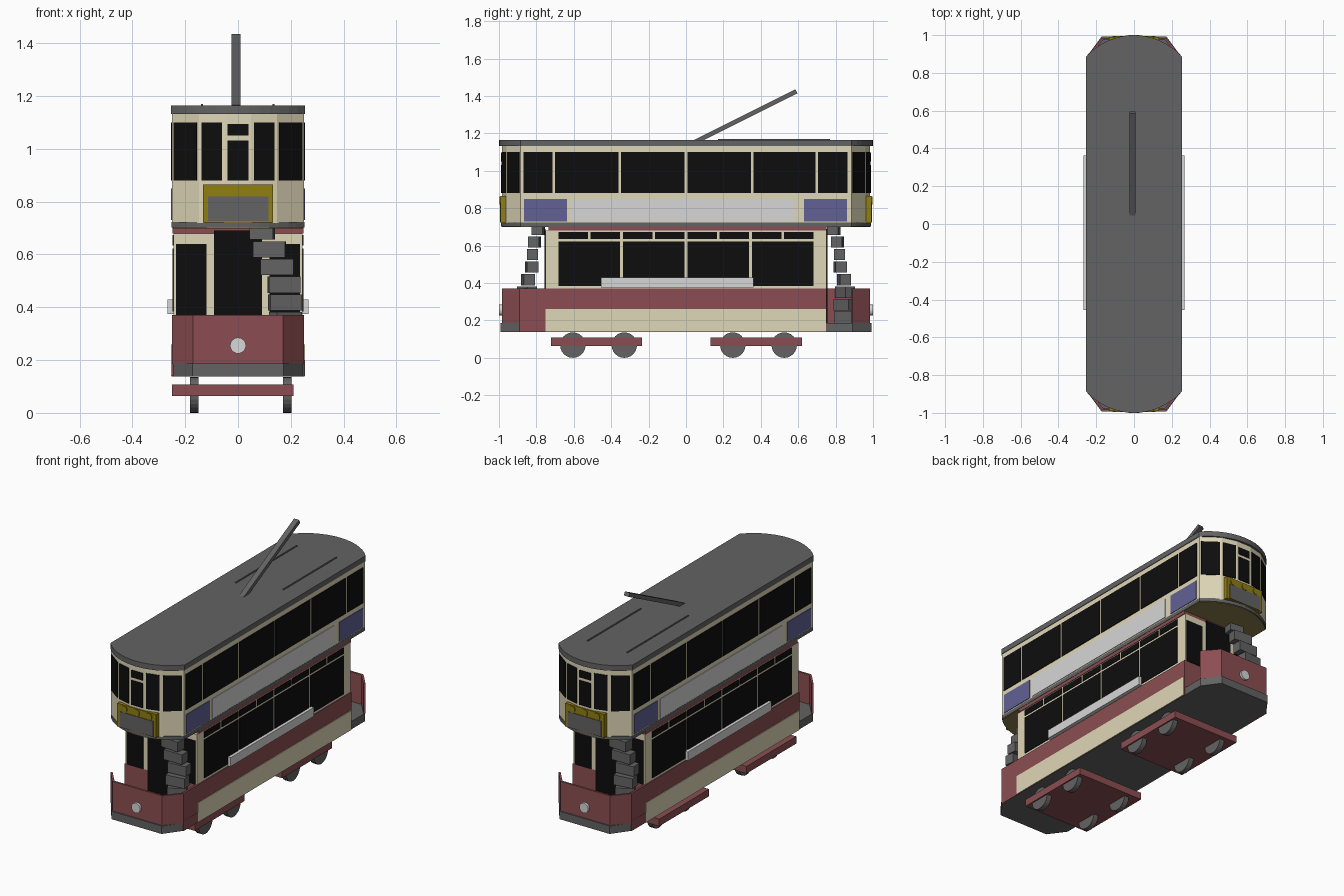
import bpy, bmesh, math
from mathutils import Matrix, Vector

cube = bpy.data.objects.get("Cube")
if cube:
    bpy.data.objects.remove(cube, do_unlink=True)


def material(name, r, g, b):
    m = bpy.data.materials.new(name)
    m.use_nodes = True
    m.diffuse_color = (r, g, b, 1)
    bsdf = next(n for n in m.node_tree.nodes if n.type == 'BSDF_PRINCIPLED')
    bsdf.inputs["Base Color"].default_value = (r, g, b, 1)
    bsdf.inputs["Roughness"].default_value = 0.8
    return m


RED = material("maroon red", .26, .076, .084)
CREAM = material("cream", .74, .68, .48)
GREY = material("dark grey", .125, .125, .125)
BLACK = material("window black", .004, .004, .004)
WHITE = material("pale grey", .68, .68, .68)
BLUE = material("board blue", .12, .12, .3)
YELLOW = material("mustard yellow", .28, .21, .006)
OLIVE = material("olive ceiling", .26, .2, .07)


def finish(name, bm, mat):
    bmesh.ops.recalc_face_normals(bm, faces=bm.faces)
    mesh = bpy.data.meshes.new(name)
    bm.to_mesh(mesh)
    bm.free()
    mesh.materials.append(mat)
    ob = bpy.data.objects.new(name, mesh)
    bpy.context.collection.objects.link(ob)
    return ob


def prisms(name, mat, items):
    """Upright prisms, each given as (plan points, bottom, top)."""
    bm = bmesh.new()
    for pts, z0, z1 in items:
        low = [bm.verts.new((x, y, z0)) for x, y in pts]
        high = [bm.verts.new((x, y, z1)) for x, y in pts]
        bm.faces.new(low[::-1])
        bm.faces.new(high)
        for i in range(len(pts)):
            j = (i + 1) % len(pts)
            bm.faces.new((low[i], low[j], high[j], high[i]))
    return finish(name, bm, mat)


def rect(x0, x1, y0, y1):
    return [(x0, y0), (x1, y0), (x1, y1), (x0, y1)]


def turn(pts, s):
    return [(x * s, y * s) for x, y in pts]


def panel(p, q, out=.004, back=.002, trim=0):
    """Plan of a thin plate on the outer side of the line p to q."""
    p, q = Vector(p), Vector(q)
    d = (q - p).normalized()
    n = Vector((d.y, -d.x))
    p, q = p + d * trim, q - d * trim
    return [tuple(v) for v in (p + n * out, q + n * out, q - n * back, p - n * back)]


def cylinders(name, mat, items, axis):
    """Discs given as (centre, radius, depth)."""
    bm = bmesh.new()
    rot = Matrix.Rotation(math.pi / 2, 4, axis)
    for c, r, depth in items:
        bmesh.ops.create_cone(bm, cap_ends=True, segments=24, radius1=r, radius2=r,
                              depth=depth, matrix=Matrix.Translation(c) @ rot)
    return finish(name, bm, mat)


def arc_plan(half, shoulder, tip, n=14):
    """Long plan with a shallow arc at each end."""
    sag = tip - shoulder
    r = (half * half + sag * sag) / (2 * sag)
    a = math.asin(half / r)
    end = [(r * math.sin(t), -tip + r - r * math.cos(t))
           for t in (a * (2 * i / n - 1) for i in range(n + 1))]
    return end + turn(end, -1)


ENDS = (1, -1)

# Underframe, lower side panels and saloon
platform = [(-.247, -.89), (-.172, -.992), (.172, -.992), (.247, -.89)]
prisms("platform_and_bumpers", GREY, [(platform + turn(platform, -1), .138, .187)])
prisms("lower_body", RED, [(rect(-.25, .25, -.752, .752), .14, .37)])
prisms("rocker_panels", CREAM,
       [(turn(panel((.25, -.752), (.25, .748)), s), .14, .26) for s in ENDS])
prisms("saloon", CREAM, [(rect(-.245, .245, -.752, .752), .37, .68)])
prisms("saloon_cornice", RED, [(rect(-.249, .249, -.735, .75), .68, .702)])

# Curved dashes, open on the entrance side of each end
dash_line = [(-.25, -.89), (-.17, -.985), (.17, -.985), (.25, -.89), (.25, -.75)]
dash = []
for s in ENDS:
    for p, q in zip(dash_line, dash_line[1:]):
        dash.append((turn(panel(p, q, 0, .012), s), .185, .37))
    dash.append((turn(panel(*dash_line[-2:], .001, .01), s), .138, .2))
prisms("dashes", RED, dash)
cylinders("headlamps", WHITE, [((0, -.99 * s, .255), .03, .02) for s in ENDS], 'X')

# Saloon windows with small lights above, end windows and doors
panes = []
for s in ENDS:
    for i in range(4):
        y = -.69 + i * .345
        panes.append((turn(panel((.245, y), (.245, y + .345), trim=.007), s), .385, .622))
    for i in range(8):
        y = -.69 + i * .1725
        panes.append((turn(panel((.245, y), (.245, y + .1725), trim=.007), s), .635, .673))
    for x0, x1, z0, z1 in ((-.235, -.12, .37, .64), (.12, .235, .37, .64),
                           (-.09, .09, .187, .69)):
        panes.append((turn(panel((x0, -.752), (x1, -.752)), s), z0, z1))
prisms("saloon_windows_and_doors", BLACK, panes)
prisms("saloon_side_boards", WHITE,
       [(rect(*sorted((s * .244, s * .267)), -.455, .362), .375, .43) for s in ENDS])

# Upper deck shell, floor and roof
deck_end = [(-.25, -.885), (-.147, -.96), (-.05, -.985),
            (.05, -.985), (.147, -.96), (.25, -.885)]
prisms("upper_deck", CREAM, [(deck_end + turn(deck_end, -1), .72, 1.135)])
prisms("upper_floor", GREY, [(arc_plan(.251, .885, .99), .702, .724)])
prisms("upper_floor_ceiling", OLIVE, [(arc_plan(.247, .88, .985), .699, .703)])
prisms("roof", GREY, [(arc_plan(.254, .885, 1), 1.132, 1.165)])

# Upper deck windows
breaks = [-.875, -.707, -.355, 0, .355, .70, .87]
panes = []
for s in ENDS:
    for a, b in zip(breaks, breaks[1:]):
        panes.append((turn(panel((.25, a), (.25, b), trim=.007), s), .88, 1.1))
    for i, (p, q) in enumerate(zip(deck_end, deck_end[1:])):
        plan = turn(panel(p, q, trim=.01), s)
        if i == 2:
            panes += [(plan, .88, 1.032), (plan, 1.05, 1.095)]
        else:
            panes.append((plan, .88, 1.1))
prisms("upper_windows", BLACK, panes)

# Upper side boards
prisms("upper_long_boards", WHITE,
       [(turn(panel((.25, -.61), (.25, .58)), s), .73, .85) for s in ENDS])
prisms("upper_corner_boards", BLUE,
       [(turn(panel((.25, a), (.25, b)), s), .73, .85)
        for s in ENDS for a, b in ((-.865, -.635), (.63, .86))])

# Destination boxes
prisms("destination_boxes", YELLOW,
       [(turn(rect(-.133, .133, -.991, -.94), s), .722, .866) for s in ENDS])
prisms("destination_blinds", GREY,
       [(turn(panel((-.113, -.991), (.115, -.991)), s), .726, .82) for s in ENDS])
cylinders("destination_lamps", YELLOW,
          [((x, -.99 * s, .842), .021, .012) for s in ENDS for x in (-.085, 0, .085)], 'X')

# Winding stairs: centre x, centre y, width, turn
treads = [(.17, -.855, .11, 60), (.175, -.85, .11, 45), (.18, -.85, .11, 30),
          (.178, -.845, .12, 8), (.175, -.825, .12, 5), (.148, -.82, .125, 0),
          (.12, -.81, .12, -5), (.092, -.79, .09, -8)]
steps = []
for s in ENDS:
    for i, (x, y, w, deg) in enumerate(treads):
        rot = Matrix.Rotation(math.radians(deg), 2)
        plan = [tuple(rot @ Vector(c) + Vector((x, y)))
                for c in rect(-w / 2, w / 2, -.03, .03)]
        z = .187 + i * .067
        steps.append((turn(plan, s), z, min(z + .061, .7)))
prisms("stairs", GREY, steps)

# Trucks and wheels
prisms("truck_frames", RED,
       [(rect(-.25, .21, y, y + .487), .064, .108) for y in (-.722, .132)])
cylinders("wheels", GREY,
          [((x, y, .068), .068, .032) for x in (-.165, .186)
           for y in (-.605, -.33, .25, .525)], 'Y')

# Trolley pole and roof rails
bm = bmesh.new()
foot, tip = Vector((-.008, .05, 1.155)), Vector((-.008, .59, 1.425))
d = tip - foot
bmesh.ops.create_cube(bm, size=1, matrix=Matrix.Translation((foot + tip) / 2)
                      @ Matrix.Rotation(math.atan2(d.z, d.y), 4, 'X')
                      @ Matrix.Diagonal((.034, d.length, .024, 1)))
finish("trolley_pole", bm, GREY)
prisms("roof_rails", GREY, [(rect(-.14, -.132, .17, .77), 1.16, 1.17),
                            (rect(.131, .139, .25, .77), 1.16, 1.17)])
